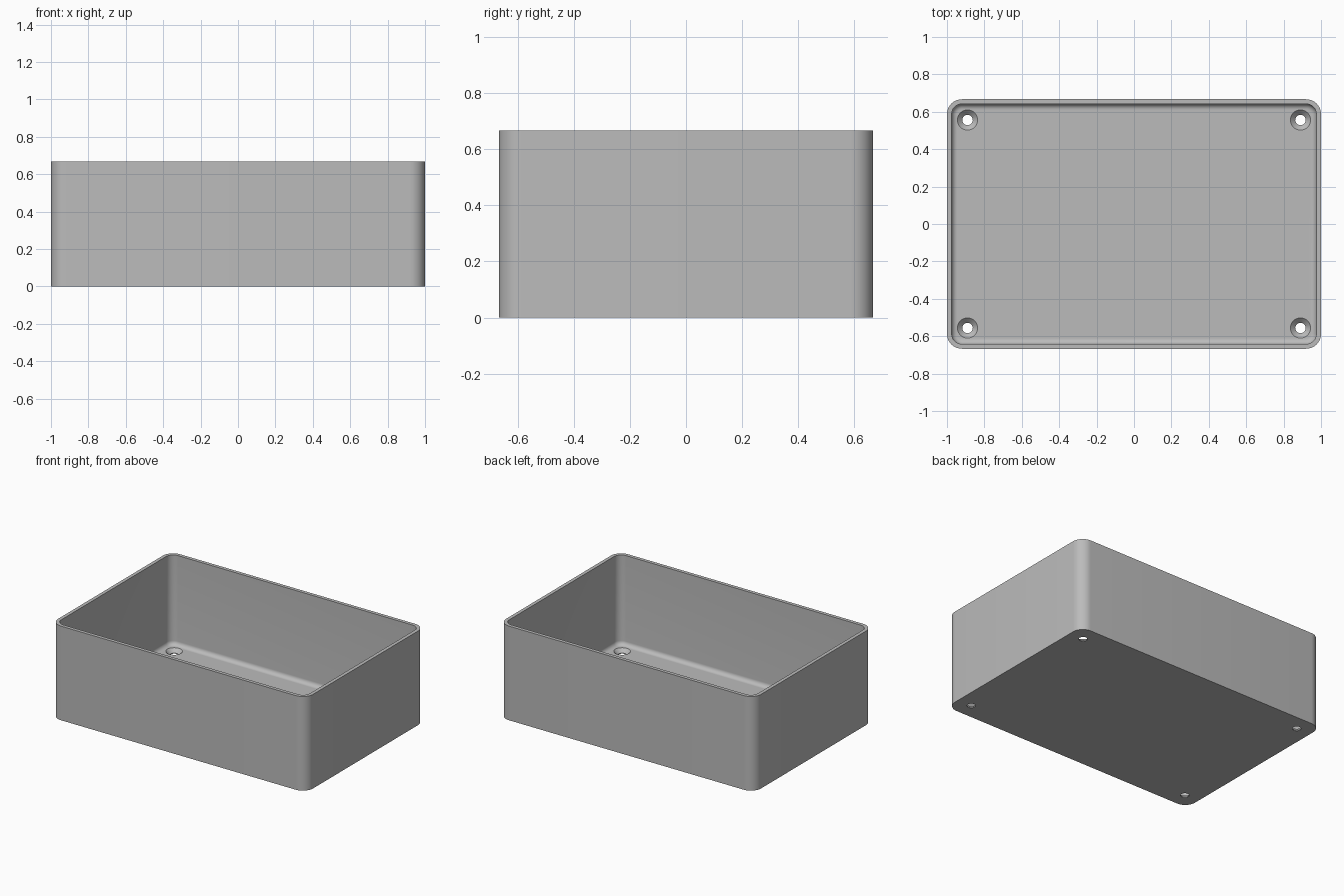
import bpy, bmesh, math

cube = bpy.data.objects.get("Cube")
if cube:
    bpy.data.objects.remove(cube)

HALF_X, HALF_Y, HEIGHT, CORNER = 1.0, 0.667, 0.667, 0.08
WALL, FLOOR, FILLET = 0.025, 0.03, 0.03
STEPS = 10

grey = bpy.data.materials.new("plain grey")
grey.use_nodes = True
colour = (0.5, 0.5, 0.5, 1)
grey.diffuse_color = colour
grey.node_tree.nodes["Principled BSDF"].inputs["Base Color"].default_value = colour


def ring(bm, inset, z):
    """Rounded rectangle of vertices, inset from the outer outline."""
    r = CORNER - inset
    verts = []
    for corner, (sx, sy) in enumerate([(1, 1), (-1, 1), (-1, -1), (1, -1)]):
        for i in range(STEPS + 1):
            a = (corner + i / STEPS) * math.pi / 2
            verts.append(bm.verts.new((sx * (HALF_X - CORNER) + r * math.cos(a),
                                       sy * (HALF_Y - CORNER) + r * math.sin(a), z)))
    return verts


def finish(bm, name):
    bmesh.ops.recalc_face_normals(bm, faces=bm.faces)
    mesh = bpy.data.meshes.new(name)
    bm.to_mesh(mesh)
    bm.free()
    mesh.materials.append(grey)
    ob = bpy.data.objects.new(name, mesh)
    bpy.context.collection.objects.link(ob)
    return ob


# Open tray: outer wall, rim, inner wall and the fillet down to the floor
profile = [(0, 0), (0, HEIGHT), (WALL, HEIGHT)]
for i in range(9):
    a = i / 8 * math.pi / 2
    profile.append((WALL + FILLET * (1 - math.cos(a)),
                    FLOOR + FILLET * (1 - math.sin(a))))
bm = bmesh.new()
rings = [ring(bm, *p) for p in profile]
for low, high in zip(rings, rings[1:]):
    for i in range(len(low)):
        j = (i + 1) % len(low)
        bm.faces.new((low[i], low[j], high[j], high[i]))
bm.faces.new(rings[0])
bm.faces.new(rings[-1])
tray = finish(bm, "tray")

# Cutters: a countersunk screw hole in each floor corner
bm = bmesh.new()
levels = [(0.028, -0.02), (0.028, 0.004), (0.055, 0.031), (0.055, 0.06)]
for sx in (-1, 1):
    for sy in (-1, 1):
        loops = [[bm.verts.new((sx * 0.89 + r * math.cos(k * math.pi / 16),
                                sy * 0.556 + r * math.sin(k * math.pi / 16), z))
                  for k in range(32)] for r, z in levels]
        for low, high in zip(loops, loops[1:]):
            for i in range(32):
                j = (i + 1) % 32
                bm.faces.new((low[i], low[j], high[j], high[i]))
        bm.faces.new(loops[0])
        bm.faces.new(loops[-1])
cutter = finish(bm, "screw_hole_cutters")
cutter.hide_render = True

cut = tray.modifiers.new("screw holes", 'BOOLEAN')
cut.operation = 'DIFFERENCE'
cut.solver = 'EXACT'
cut.object = cutter
bpy.context.view_layer.objects.active = tray
tray.select_set(True)
bpy.ops.object.modifier_apply(modifier=cut.name)
bpy.data.objects.remove(cutter)

# Smooth the rounded corners, keep the rim and hole edges sharp
bpy.ops.object.shade_smooth_by_angle(angle=math.radians(30))
